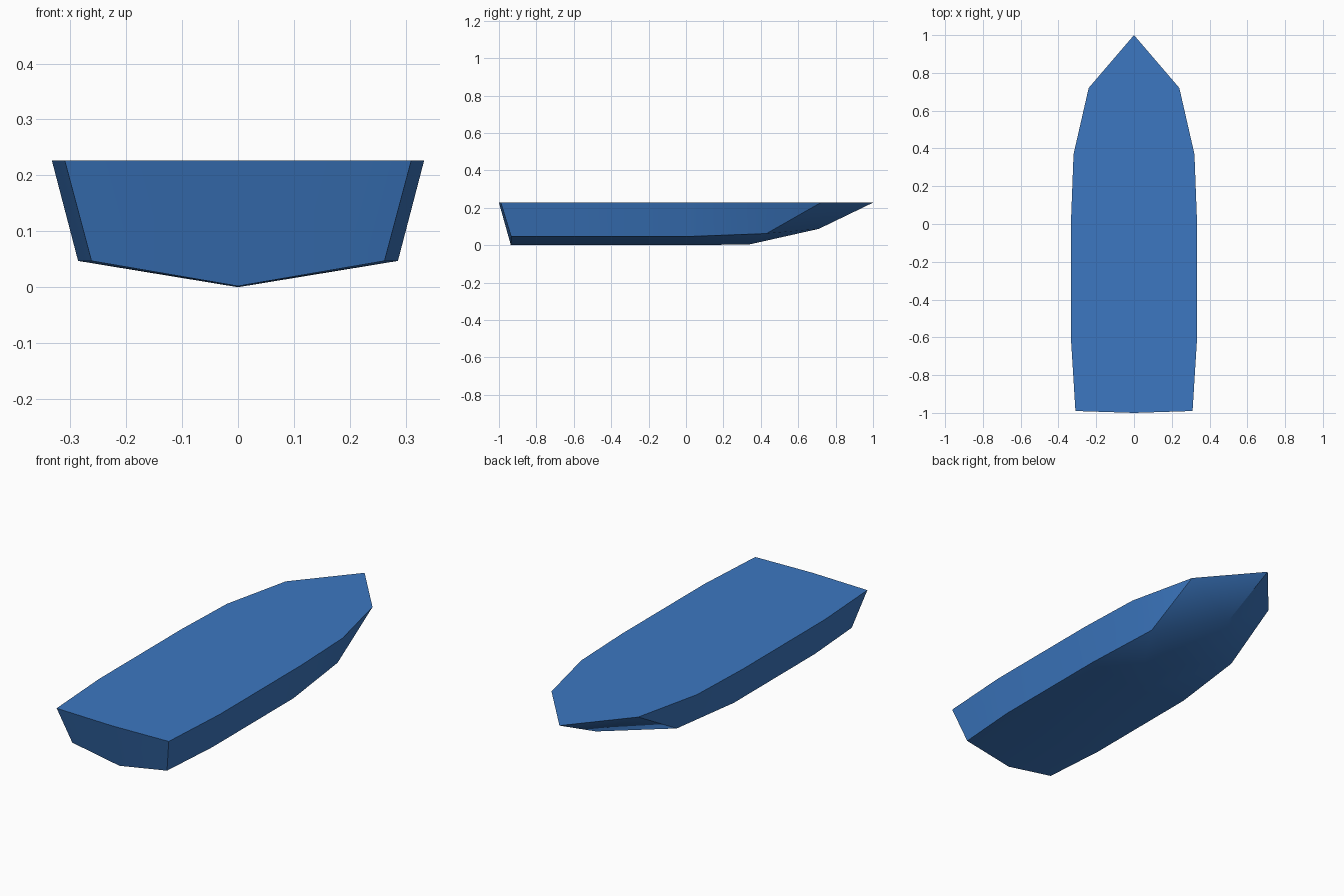
import bpy, bmesh, math

cube = bpy.data.objects.get("Cube")
if cube:
    bpy.data.objects.remove(cube, do_unlink=True)

# One flat blue for the whole hull
blue = bpy.data.materials.new("hull blue")
blue.use_nodes = True
colour = (0.045, 0.187, 0.535, 1)
blue.diffuse_color = colour
blue.node_tree.nodes["Principled BSDF"].inputs["Base Color"].default_value = colour

# Lines of the left half, from stern to bow
gunwale = [(0.31, -0.99, 0.227), (0.333, -0.62, 0.227), (0.333, 0.03, 0.227),
           (0.32, 0.37, 0.227), (0.24, 0.72, 0.227)]
chine = [(0.262, -0.935, 0.047), (0.286, -0.61, 0.047), (0.286, 0.03, 0.047),
         (0.25, 0.43, 0.062)]
keel = [(0, -0.937, 0.002), (0, -0.61, 0), (0, 0.03, 0), (0, 0.34, 0.004),
        (0, 0.71, 0.087)]

bm = bmesh.new()
g, c, k = ([bm.verts.new(p) for p in line] for line in (gunwale, chine, keel))
bow = bm.verts.new((0, 1, 0.227))
stern = bm.verts.new((0, -1, 0.227))

# Side and bottom strips
for i in range(3):
    bm.faces.new((c[i], c[i + 1], g[i + 1], g[i]))
    bm.faces.new((k[i], k[i + 1], c[i + 1], c[i]))

# Bow facets
bm.faces.new((c[3], g[4], g[3]))
bm.faces.new((c[3], k[4], g[4]))
bm.faces.new((k[3], k[4], c[3]))
bm.faces.new((k[4], bow, g[4]))

# Transom and deck
bm.faces.new((stern, k[0], c[0], g[0]))
bm.faces.new([stern] + g + [bow])

# Mirror to the right half and weld along the centre line
bmesh.ops.mirror(bm, geom=bm.verts[:] + bm.edges[:] + bm.faces[:],
                 axis='X', merge_dist=0.0005)
bmesh.ops.remove_doubles(bm, verts=bm.verts[:], dist=0.0005)
bmesh.ops.recalc_face_normals(bm, faces=bm.faces[:])

mesh = bpy.data.meshes.new("boat_hull")
bm.to_mesh(mesh)
bm.free()
mesh.materials.append(blue)
hull = bpy.data.objects.new("boat_hull", mesh)
bpy.context.collection.objects.link(hull)

# Soft keel, crisp chine and gunwale
bpy.ops.object.select_all(action='DESELECT')
hull.select_set(True)
bpy.context.view_layer.objects.active = hull
bpy.ops.object.shade_smooth_by_angle(angle=math.radians(30))
